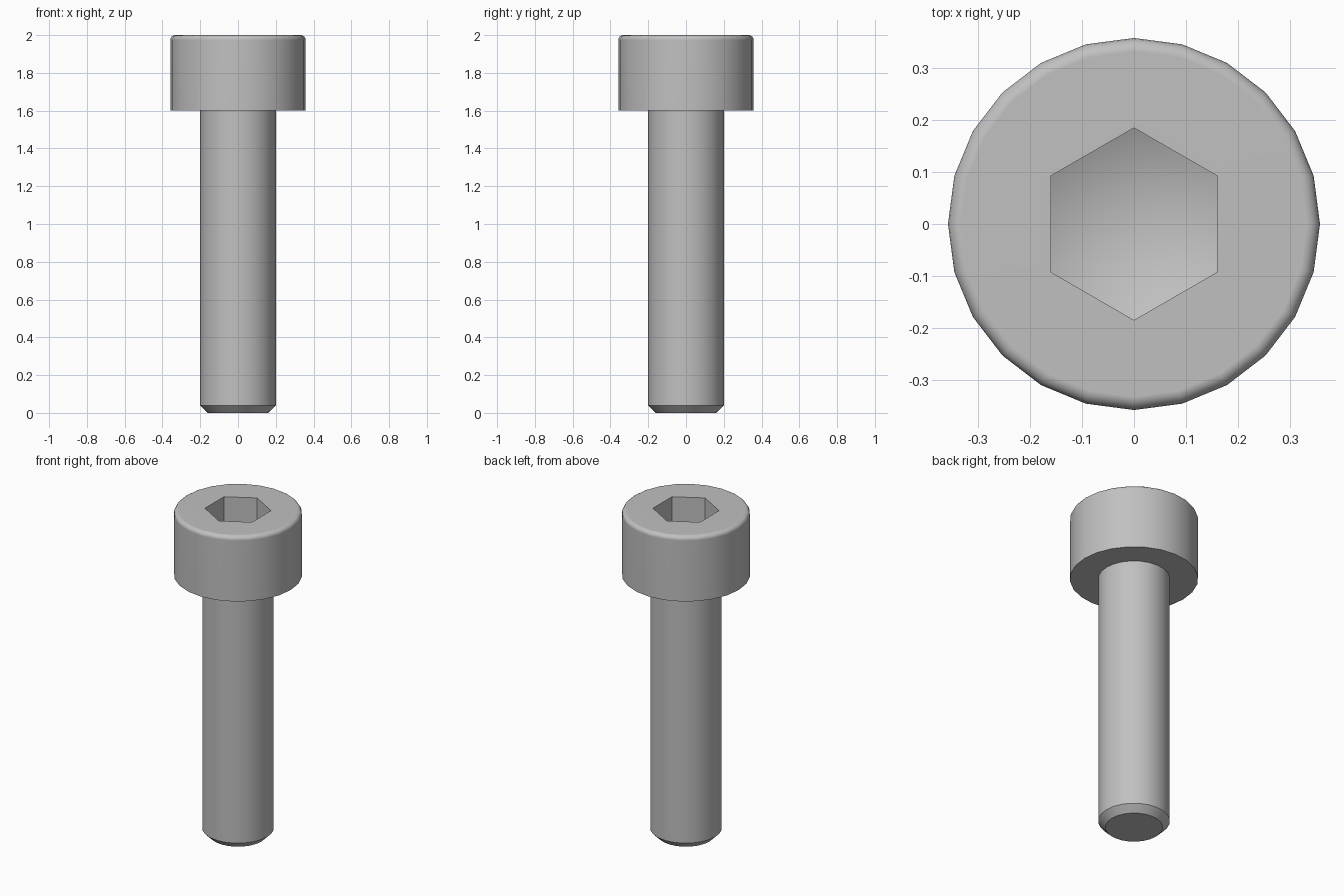
import bpy
import bmesh
import math

if "Cube" in bpy.data.objects:
    bpy.data.objects.remove(bpy.data.objects["Cube"])

SIDES = 24
steel = bpy.data.materials.new("steel_grey")
steel.diffuse_color = (0.53, 0.53, 0.53, 1)
steel.use_nodes = True
steel.node_tree.nodes["Principled BSDF"].inputs["Base Color"].default_value = steel.diffuse_color


def ring(bm, r, z, n=SIDES, turn=0.0):
    return [bm.verts.new((r * math.cos(turn + 2 * math.pi * i / n),
                          r * math.sin(turn + 2 * math.pi * i / n), z)) for i in range(n)]


def bridge(bm, a, b):
    n = len(a)
    for i in range(n):
        j = (i + 1) % n
        bm.faces.new((a[i], a[j], b[j], b[i]))


def lathe(bm, profile):
    rings = [ring(bm, r, z) for r, z in profile]
    for a, b in zip(rings, rings[1:]):
        bridge(bm, a, b)
    return rings


def finish(bm, name):
    mesh = bpy.data.meshes.new(name)
    bm.to_mesh(mesh)
    bm.free()
    mesh.materials.append(steel)
    obj = bpy.data.objects.new(name, mesh)
    bpy.context.collection.objects.link(obj)
    bpy.ops.object.select_all(action='DESELECT')
    obj.select_set(True)
    bpy.context.view_layer.objects.active = obj
    bpy.ops.object.shade_smooth_by_angle(angle=math.radians(35))
    # Keep the large flat faces evenly shaded
    weighted = obj.modifiers.new("even_shading", 'WEIGHTED_NORMAL')
    weighted.keep_sharp = True
    return obj


# Shank with chamfered tip
bm = bmesh.new()
rings = lathe(bm, [(0.16, 0.0), (0.2, 0.04), (0.2, 1.6)])
bm.faces.new(rings[0][::-1])
finish(bm, "shank")

# Cap head: underside, wall and rounded top rim
bm = bmesh.new()
R, F, STEPS = 0.358, 0.026, 4
profile = [(0.2, 1.6), (R, 1.6)]
for k in range(STEPS + 1):
    t = math.pi / 2 * k / STEPS
    profile.append((R - F + F * math.cos(t), 2 - F + F * math.sin(t)))
rim = lathe(bm, profile)[-1]

# Hexagonal socket opening in the flat top
turn = math.pi / 6
mouth = ring(bm, 0.185, 2.0, 6, turn)
floor = ring(bm, 0.185, 1.8, 6, turn)
for i in range(6):
    j = (i + 1) % 6
    arc = [rim[(2 + 4 * i + k) % SIDES] for k in range(5)]
    bm.faces.new(arc + [mouth[j], mouth[i]])

# Socket walls and shallow conical floor
bridge(bm, mouth, floor)
tip = bm.verts.new((0, 0, 1.71))
for i in range(6):
    bm.faces.new((floor[i], floor[(i + 1) % 6], tip))
finish(bm, "cap_head")
